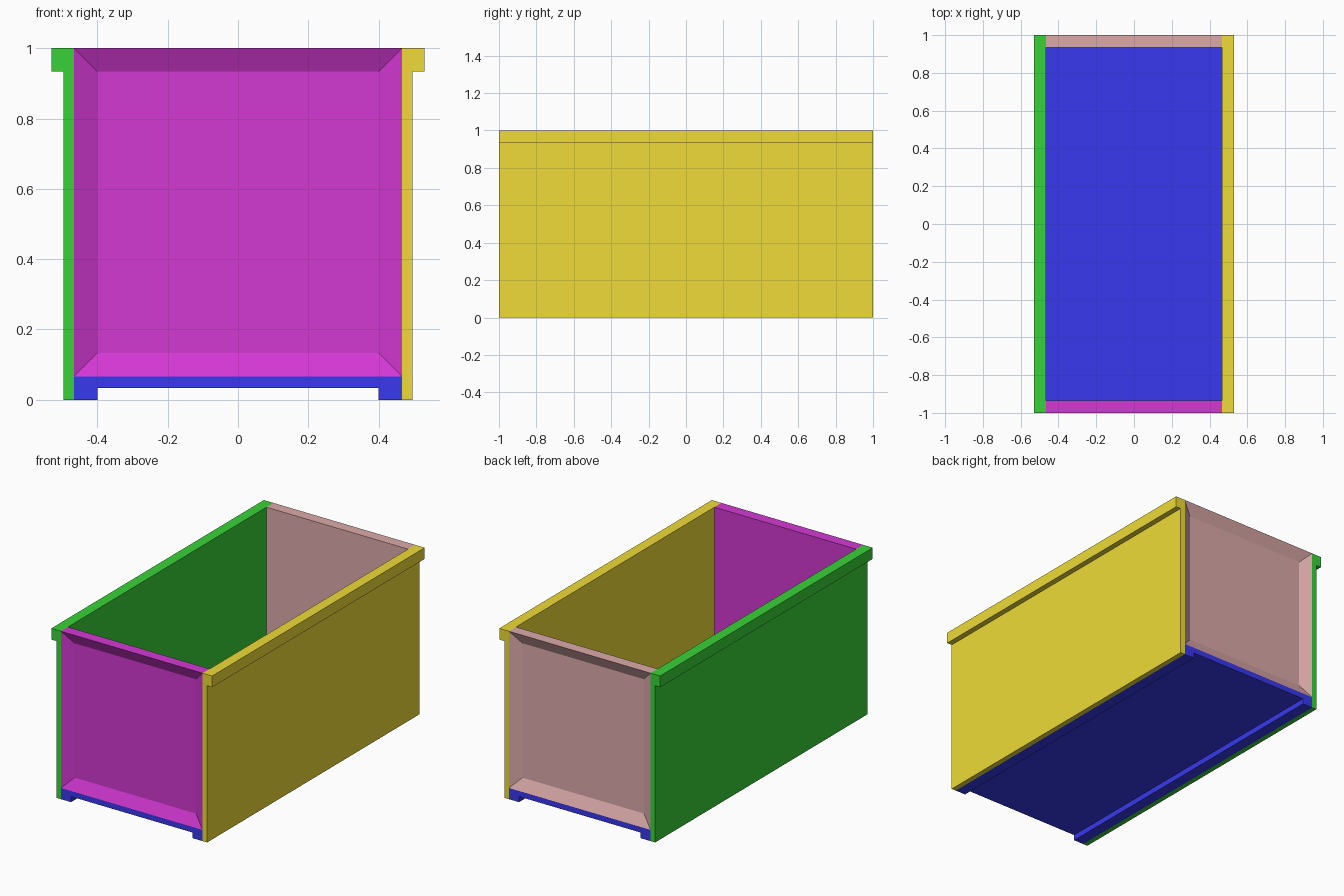
import bpy, bmesh
from mathutils import Vector

if "Cube" in bpy.data.objects:
    bpy.data.objects.remove(bpy.data.objects["Cube"])

T = 1 / 15          # board thickness
H = T / 2           # half-thickness used for lips and recesses
INNER = 0.5 - H     # inner face of the side walls


def finish(name, bm, color):
    bmesh.ops.recalc_face_normals(bm, faces=bm.faces)
    mesh = bpy.data.meshes.new(name)
    bm.to_mesh(mesh)
    bm.free()
    mat = bpy.data.materials.new(name + "_paint")
    mat.diffuse_color = (*color, 1)
    mat.use_nodes = True
    mat.node_tree.nodes["Principled BSDF"].inputs["Base Color"].default_value = mat.diffuse_color
    mesh.materials.append(mat)
    obj = bpy.data.objects.new(name, mesh)
    bpy.context.collection.objects.link(obj)
    return obj


def extrude(bm, profile, y0, y1):
    """Sweep an (x, z) profile along y."""
    face = bm.faces.new([bm.verts.new((x, y0, z)) for x, z in profile])
    geom = bmesh.ops.extrude_face_region(bm, geom=[face])["geom"]
    verts = [g for g in geom if isinstance(g, bmesh.types.BMVert)]
    bmesh.ops.translate(bm, verts=verts, vec=(0, y1 - y0, 0))
    bmesh.ops.recalc_face_normals(bm, faces=bm.faces)


# Side walls with an overhanging top lip
side = [(INNER, 0), (0.497, 0), (0.497, 1 - T), (0.53, 1 - T), (0.53, 1), (INNER, 1)]
for name, s, color in (("right_wall", 1, (0.86, 0.71, 0.04)),
                       ("left_wall", -1, (0.04, 0.65, 0.04))):
    bm = bmesh.new()
    extrude(bm, [(s * x, z) for x, z in side], -1, 1)
    finish(name, bm, color)

# Floor with a runner along each side
bm = bmesh.new()
extrude(bm, [(-INNER, 0), (-0.4, 0), (-0.4, H), (0.4, H), (0.4, 0),
             (INNER, 0), (INNER, T), (-INNER, T)], -1, 1)
finish("floor", bm, (0.04, 0.04, 0.86))

# End walls with a recessed outer panel
for name, s, color in (("front_wall", -1, (0.65, 0.04, 0.65)),
                       ("back_wall", 1, (0.72, 0.4, 0.4))):
    bm = bmesh.new()
    extrude(bm, [(-INNER, T), (INNER, T), (INNER, 1), (-INNER, 1)], s * (1 - T), s)
    outer = max(bm.faces, key=lambda f: s * f.calc_center_median().y)
    bmesh.ops.inset_region(bm, faces=[outer], thickness=T, use_even_offset=True)
    bmesh.ops.translate(bm, verts=outer.verts[:], vec=Vector((0, -s * H, 0)))
    finish(name, bm, color)
